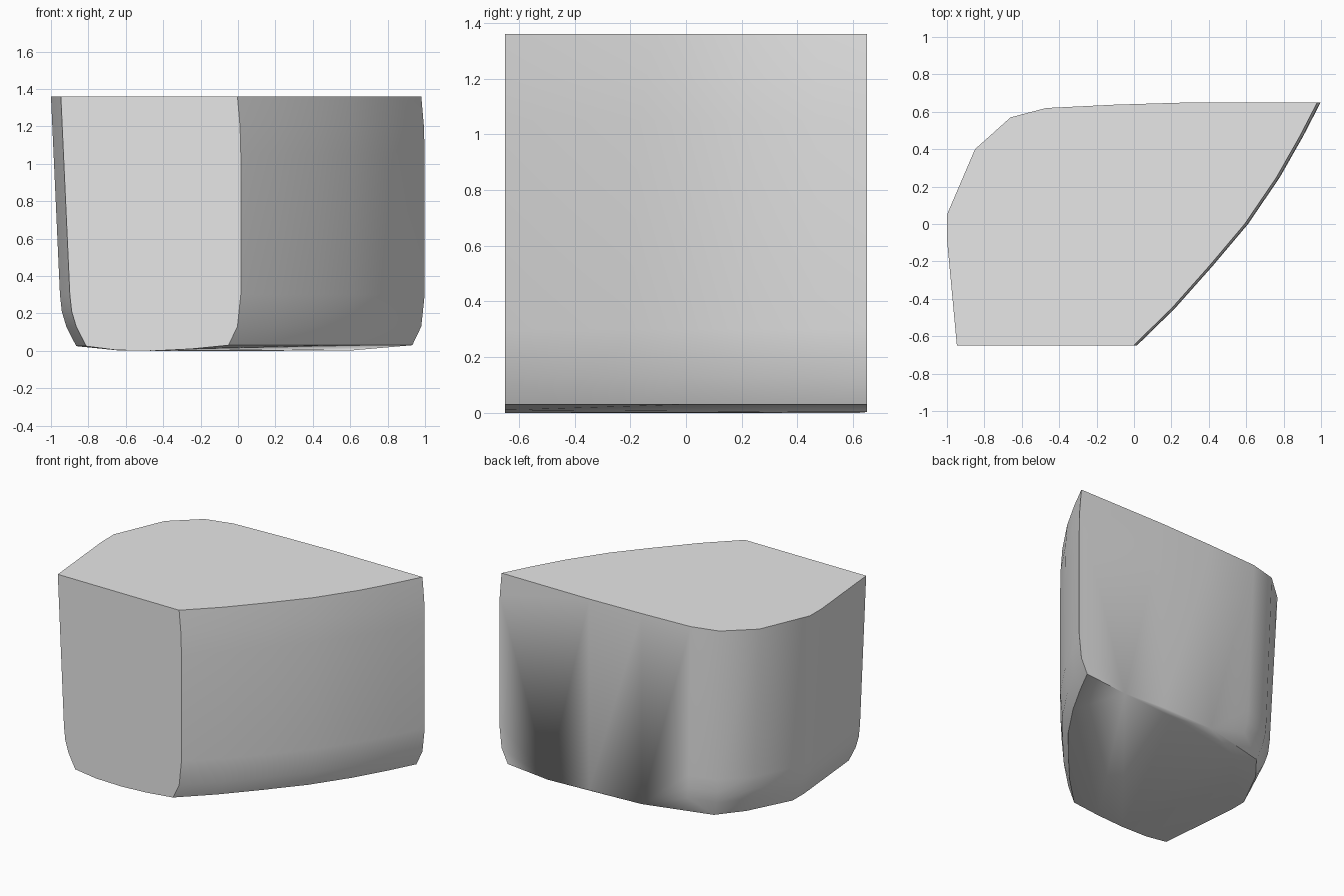
import bpy, bmesh, math

cube = bpy.data.objects.get("Cube")
if cube:
    bpy.data.objects.remove(cube, do_unlink=True)

stone = bpy.data.materials.new("pale grey")
stone.use_nodes = True
grey = (0.8, 0.8, 0.8, 1)
stone.diffuse_color = grey
stone.node_tree.nodes["Principled BSDF"].inputs["Base Color"].default_value = grey

# Bowed side: plan curve and its sideways inset at each height
bow = [(0.015, -0.65), (0.22, -0.45), (0.42, -0.225), (0.61, 0),
       (0.78, 0.25), (0.905, 0.47), (0.998, 0.65)]
bow_levels = [(1.36, 0.018), (1.2, 0.004), (1.05, 0), (0.3, 0),
              (0.13, 0.018), (0.03, 0.066)]

# Rounded opposite side: plan outline and its inset at each height
rounded = [(-0.947, -0.65), (-1, -0.08), (-1, 0.05), (-0.85, 0.4),
           (-0.66, 0.57), (-0.47, 0.62)]
rounded_levels = [(1.36, 0), (0.3, 0.048), (0.21, 0.058),
                  (0.13, 0.082), (0.025, 0.135)]

points = []
for z, inset in bow_levels:
    points += [(x - inset, y, z) for x, y in bow]
for z, inset in rounded_levels:
    for x, y in rounded:
        lean = 1 if y < 0.5 else 0.6
        sink = inset * 0.4 if y > 0.3 else 0
        points.append((x + inset * lean, y - sink, z))

# Straight back wall
points += [(0.3, 0.65, z) for z in (1.36, 0.02)]
points += [(-0.1, 0.638, z) for z in (1.36, 0.02)]

# Gently convex underside
points += [(-0.65, -0.65, 0.004), (-0.45, -0.65, 0), (-0.25, -0.65, 0.01),
           (-0.65, 0.2, 0.003), (-0.4, 0.5, 0.003), (0.2, 0.62, 0),
           (0.62, 0.65, 0.003), (0.2, 0.1, 0.003)]

bm = bmesh.new()
for p in points:
    bm.verts.new(p)
hull = bmesh.ops.convex_hull(bm, input=bm.verts[:])
spare = {v for v in hull["geom_interior"] + hull["geom_unused"]
         if isinstance(v, bmesh.types.BMVert)}
bmesh.ops.delete(bm, geom=list(spare), context='VERTS')
bmesh.ops.dissolve_limit(bm, angle_limit=math.radians(0.5),
                         verts=bm.verts[:], edges=bm.edges[:])
bmesh.ops.recalc_face_normals(bm, faces=bm.faces[:])

mesh = bpy.data.meshes.new("rounded_block")
bm.to_mesh(mesh)
bm.free()
mesh.materials.append(stone)
block = bpy.data.objects.new("rounded_block", mesh)
bpy.context.collection.objects.link(block)
bpy.ops.object.select_all(action='DESELECT')
block.select_set(True)
bpy.context.view_layer.objects.active = block
bpy.ops.object.shade_smooth_by_angle(angle=math.radians(35))
